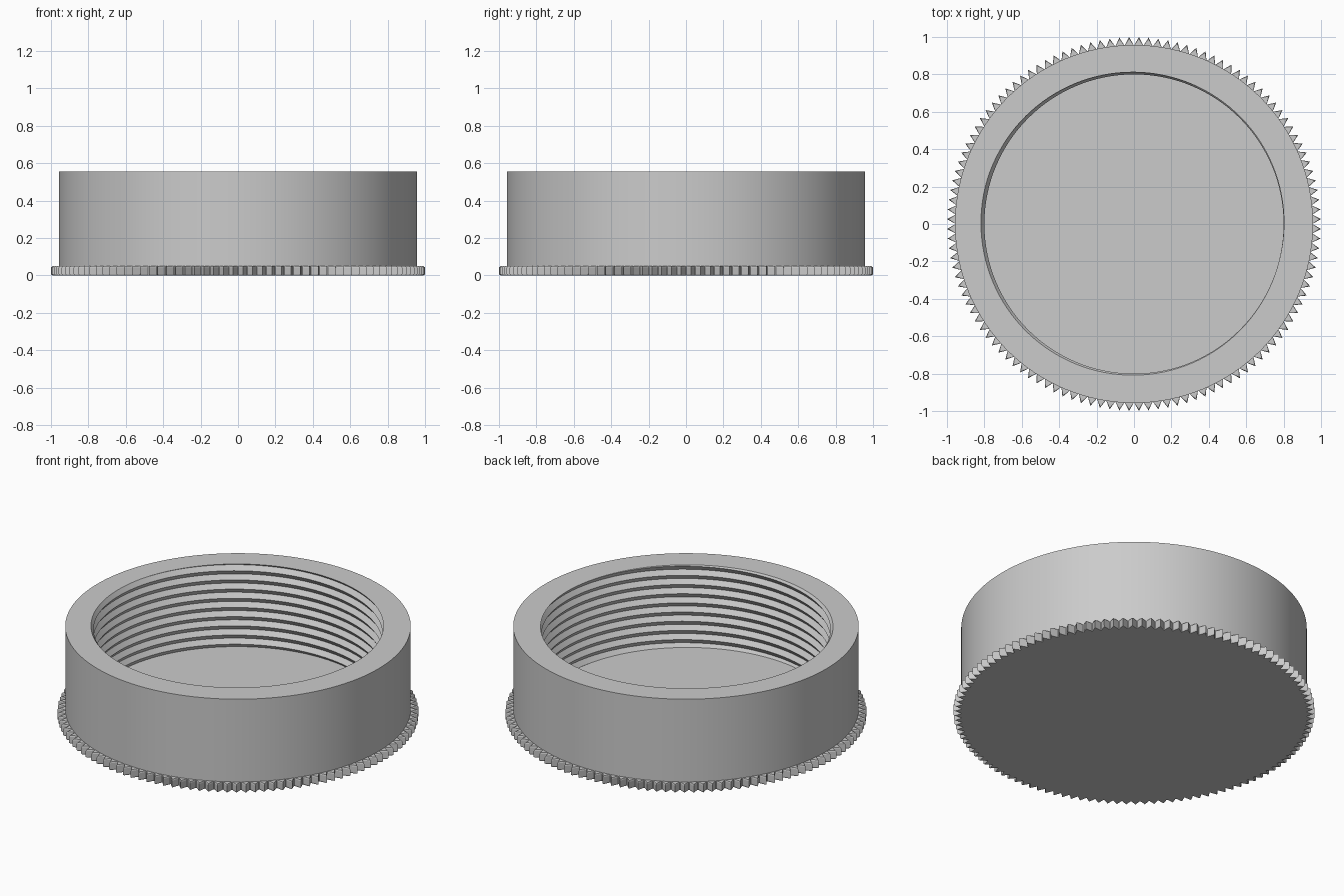
import bpy
import bmesh
from math import pi, sin, cos, floor, radians

cube = bpy.data.objects.get("Cube")
if cube:
    bpy.data.objects.remove(cube, do_unlink=True)

SEGMENTS = 128
BODY_R, TOP, FLOOR = 0.957, 0.555, 0.05
CREST_R, GROOVE = 0.80, 0.02
PITCH = (TOP - FLOOR) / 9
ROWS = 24
TEETH = 120

grey = bpy.data.materials.new("plain grey")
grey.use_nodes = True
grey.diffuse_color = (0.6, 0.6, 0.6, 1)
grey.node_tree.nodes["Principled BSDF"].inputs["Base Color"].default_value = grey.diffuse_color


def polar(r, a, z):
    return (r * cos(a), r * sin(a), z)


def finish(bm, name, smooth):
    bmesh.ops.remove_doubles(bm, verts=bm.verts, dist=1e-5)
    bmesh.ops.recalc_face_normals(bm, faces=bm.faces)
    mesh = bpy.data.meshes.new(name)
    bm.to_mesh(mesh)
    bm.free()
    mesh.materials.append(grey)
    if smooth:
        mesh.shade_smooth()
        mesh.set_sharp_from_angle(angle=radians(30))
    obj = bpy.data.objects.new(name, mesh)
    bpy.context.collection.objects.link(obj)


def add_face(bm, verts):
    verts = list(dict.fromkeys(verts))
    if len(verts) > 2:
        bm.faces.new(verts)


# Threaded cup: helical V grooves trimmed flat at the floor and the rim
bm = bmesh.new()
start = TOP - PITCH * (11 + 165 / 360)
columns, rim, base = [], [], []
for i in range(SEGMENTS):
    a = 2 * pi * i / SEGMENTS
    root = start + PITCH * i / SEGMENTS
    column = []
    for k in range(ROWS + 1):
        z = min(max(root + k * PITCH / 2, FLOOR), TOP)
        u = (z - root) / PITCH
        off_root = abs(u - floor(u + 0.5))
        r = CREST_R + GROOVE * (1 - 2 * off_root)
        column.append(bm.verts.new(polar(r, a, z)))
    columns.append(column)
    rim.append(bm.verts.new(polar(BODY_R, a, TOP)))
    base.append(bm.verts.new(polar(BODY_R, a, 0)))

for i in range(SEGMENTS):
    j = (i + 1) % SEGMENTS
    shift = 2 if j == 0 else 0      # the helix climbs one turn at the seam
    here, there = columns[i], columns[j]
    for k in range(ROWS):
        low, high = min(k + shift, ROWS), min(k + 1 + shift, ROWS)
        add_face(bm, [here[k], there[low], there[high], here[k + 1]])
    add_face(bm, [here[ROWS], there[ROWS], rim[j], rim[i]])
    add_face(bm, [rim[i], rim[j], base[j], base[i]])
add_face(bm, base)
bmesh.ops.remove_doubles(bm, verts=bm.verts, dist=1e-5)
edge = [e for e in bm.edges if e.is_boundary]
bmesh.ops.contextual_create(bm, geom=edge)
finish(bm, "threaded_cup", True)

# Ring of pointed grip teeth with softened tips
bm = bmesh.new()
half = pi / TEETH
for t in range(TEETH):
    a = 2 * pi * (t + 0.5) / TEETH
    layers = []
    for z, tip in ((0, 0.992), (0.007, 1.0), (0.043, 1.0), (0.05, 0.992)):
        layers.append([bm.verts.new(polar(0.955, a - half * 0.97, z)),
                       bm.verts.new(polar(tip, a, z)),
                       bm.verts.new(polar(0.955, a + half * 0.97, z))])
    for lower, upper in zip(layers, layers[1:]):
        for n in range(3):
            m = (n + 1) % 3
            add_face(bm, [lower[n], lower[m], upper[m], upper[n]])
    add_face(bm, layers[0][::-1])
    add_face(bm, layers[-1])
finish(bm, "grip_teeth", False)
